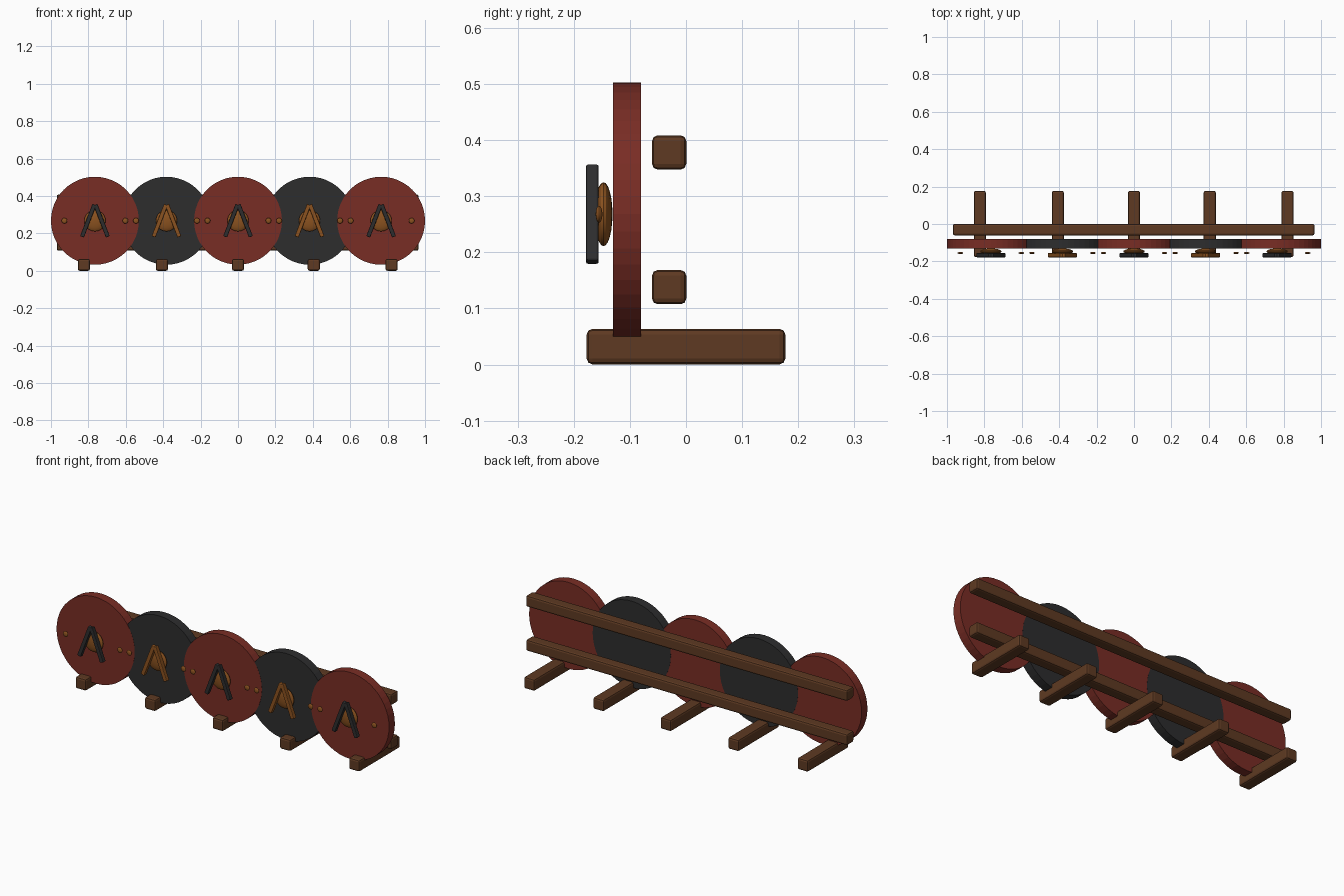
import bpy
import math

cube = bpy.data.objects.get("Cube")
if cube:
    bpy.data.objects.remove(cube, do_unlink=True)


def make_material(name, rgb):
    mat = bpy.data.materials.new(name)
    mat.use_nodes = True
    color = (*rgb, 1.0)
    mat.diffuse_color = color
    bsdf = mat.node_tree.nodes["Principled BSDF"]
    bsdf.inputs["Base Color"].default_value = color
    bsdf.inputs["Roughness"].default_value = 0.8
    return mat


RED = make_material("red_paint", (0.19, 0.026, 0.018))
DARK = make_material("charcoal_paint", (0.026, 0.026, 0.027))
WOOD = make_material("brown_wood", (0.112, 0.042, 0.016))
BRONZE = make_material("bronze", (0.26, 0.085, 0.014))


def finish(name, mat, smooth=True):
    obj = bpy.context.object
    obj.name = name
    obj.data.materials.append(mat)
    bpy.ops.object.transform_apply(location=False, rotation=True, scale=True)
    if smooth:
        bpy.ops.object.shade_smooth_by_angle(angle=math.radians(30))
    return obj


def beam(name, center, size, mat, bevel, tilt=0.0):
    """Rounded timber or bar, tilted about the front axis."""
    bpy.ops.mesh.primitive_cube_add(size=1, location=center, rotation=(0, tilt, 0))
    bpy.context.object.scale = size
    obj = finish(name, mat, smooth=False)
    mod = obj.modifiers.new("rounded_edges", "BEVEL")
    mod.width = bevel
    mod.segments = 2
    return obj


def ellipsoid(name, center, radii, mat):
    bpy.ops.mesh.primitive_uv_sphere_add(segments=24, ring_count=12, radius=1,
                                         location=center, rotation=(math.pi / 2, 0, 0))
    bpy.context.object.scale = (radii[0], radii[2], radii[1])
    return finish(name, mat)


SHIELD_Z = 0.268
SHIELD_R = 0.235


def shield(label, x, face, trim):
    # Round board; red boards sit a hair forward where boards overlap
    y = -0.1055 if face == RED else -0.105
    bpy.ops.mesh.primitive_cylinder_add(vertices=48, radius=SHIELD_R, depth=0.05,
                                        location=(x, y, SHIELD_Z),
                                        rotation=(math.pi / 2, 0, 0))
    finish("shield_board_" + label, face, smooth=False)

    # Central boss and the two side studs
    ellipsoid("shield_boss_" + label, (x, -0.147, SHIELD_Z), (0.057, 0.016, 0.057), BRONZE)
    for side, sign in (("right", -1), ("left", 1)):
        ellipsoid(f"stud_{label}_{side}", (x + sign * 0.163, -0.155, SHIELD_Z),
                  (0.015, 0.006, 0.015), BRONZE)
        # Slanted bars meeting at the top
        beam(f"chevron_bar_{label}_{side}", (x + sign * 0.036, -0.167, SHIELD_Z),
             (0.022, 0.023, 0.184), trim, 0.004, tilt=-sign * math.radians(21))


# Row of shields in alternating colours
for i in range(5):
    red = i % 2 == 0
    shield(str(i + 1), (i - 2) * 0.3825, RED if red else DARK, DARK if red else BRONZE)

# Rack feet
for i, x in enumerate((-0.824, -0.407, 0.0, 0.405, 0.821)):
    beam(f"rack_foot_{i + 1}", (x, 0, 0.032), (0.065, 0.354, 0.063), WOOD, 0.01)

# Long rails behind the shields
for name, z in (("lower_rail", 0.138), ("upper_rail", 0.378)):
    beam(name, (-0.002, -0.03, z), (1.934, 0.061, 0.061), WOOD, 0.01)
